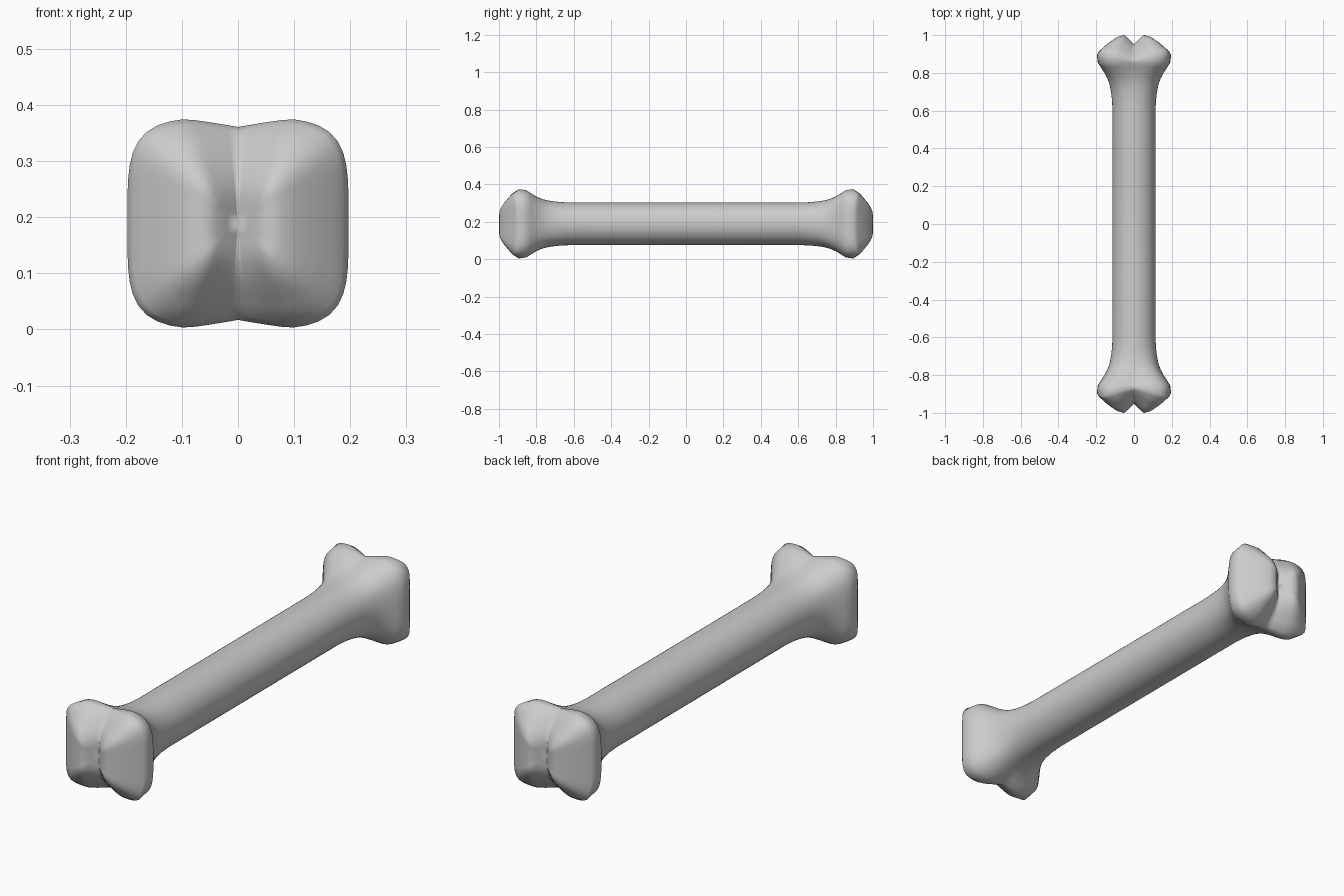
import bpy, bmesh
from math import sin, cos, pi

if "Cube" in bpy.data.objects:
    bpy.data.objects.remove(bpy.data.objects["Cube"])

N = 64          # points around each ring
CZ = 0.189      # height of the bone's axis
SHAFT = 0.113   # shaft radius


def interp(x, pts):
    for (x0, y0), (x1, y1) in zip(pts, pts[1:]):
        if x <= x1:
            return y0 + (y1 - y0) * max(0, x - x0) / (x1 - x0)
    return pts[-1][1]


# rounded-square outline of the knuckle, dipped between the two lobes
def outline(a):
    c, s = cos(a), sin(a)
    r = (abs(c / 0.197) ** 4.2 + abs(s / 0.188) ** 4.2) ** (-1 / 4.2)
    x, z = r * c, r * s
    dip = 0.016 * max(0, 1 - abs(x) / 0.095)
    return x, z - dip * (1 if z > 0 else -1)


# length of the bone at a point of the end face: two bevelled lobes and a groove
def end_y(x, z):
    x, z = abs(x), abs(z)
    dx = interp(x, [(0, 0), (0.055, 0), (0.09, 0.01), (0.14, 0.045), (0.185, 0.085), (0.197, 0.105)])
    dz = interp(z, [(0, 0), (0.06, 0), (0.1, 0.018), (0.16, 0.068), (0.188, 0.11)])
    w = interp(z, [(0, 0.05), (0.06, 0.05), (0.17, 0.09)])
    t = max(0, 1 - x / w)
    return 1 - (dx ** 3 + dz ** 3) ** (1 / 3) - 0.048 * t


# half of the bone as rings, from the middle out to the end centre
def half_rings():
    angles = [2 * pi * i / N for i in range(N)]
    rings = []
    for y, t in [(0.58, 0), (0.65, 0.035), (0.7, 0.1), (0.74, 0.2), (0.77, 0.33),
                 (0.80, 0.52), (0.83, 0.75), (0.853, 0.93)]:
        ring = []
        for a in angles:
            ox, oz = outline(a)
            ring.append((SHAFT * cos(a) * (1 - t) + ox * t, y, SHAFT * sin(a) * (1 - t) + oz * t))
        rings.append(ring)
    for s in (1, 0.95, 0.88, 0.8, 0.7, 0.6, 0.5, 0.4, 0.3, 0.2, 0.1):
        ring = []
        for a in angles:
            x, z = (s * v for v in outline(a))
            ring.append((x, end_y(x, z), z))
        rings.append(ring)
    return rings


# bone: one continuous skin over both mirrored halves
bm = bmesh.new()
half = half_rings()
both = [[(x, -y, z) for x, y, z in r] for r in reversed(half)] + half
rows = [[bm.verts.new((x, y, z + CZ)) for x, y, z in r] for r in both]
for r0, r1 in zip(rows, rows[1:]):
    for i in range(N):
        j = (i + 1) % N
        bm.faces.new((r0[i], r0[j], r1[j], r1[i]))
for row, sign in ((rows[0], -1), (rows[-1], 1)):
    tip = bm.verts.new((0, sign * end_y(0, 0), CZ))
    for i in range(N):
        bm.faces.new((row[i], row[(i + 1) % N], tip))
bmesh.ops.recalc_face_normals(bm, faces=bm.faces)

mesh = bpy.data.meshes.new("bone")
bm.to_mesh(mesh)
bm.free()
mesh.polygons.foreach_set("use_smooth", [True] * len(mesh.polygons))
bone = bpy.data.objects.new("bone", mesh)
bpy.context.collection.objects.link(bone)
